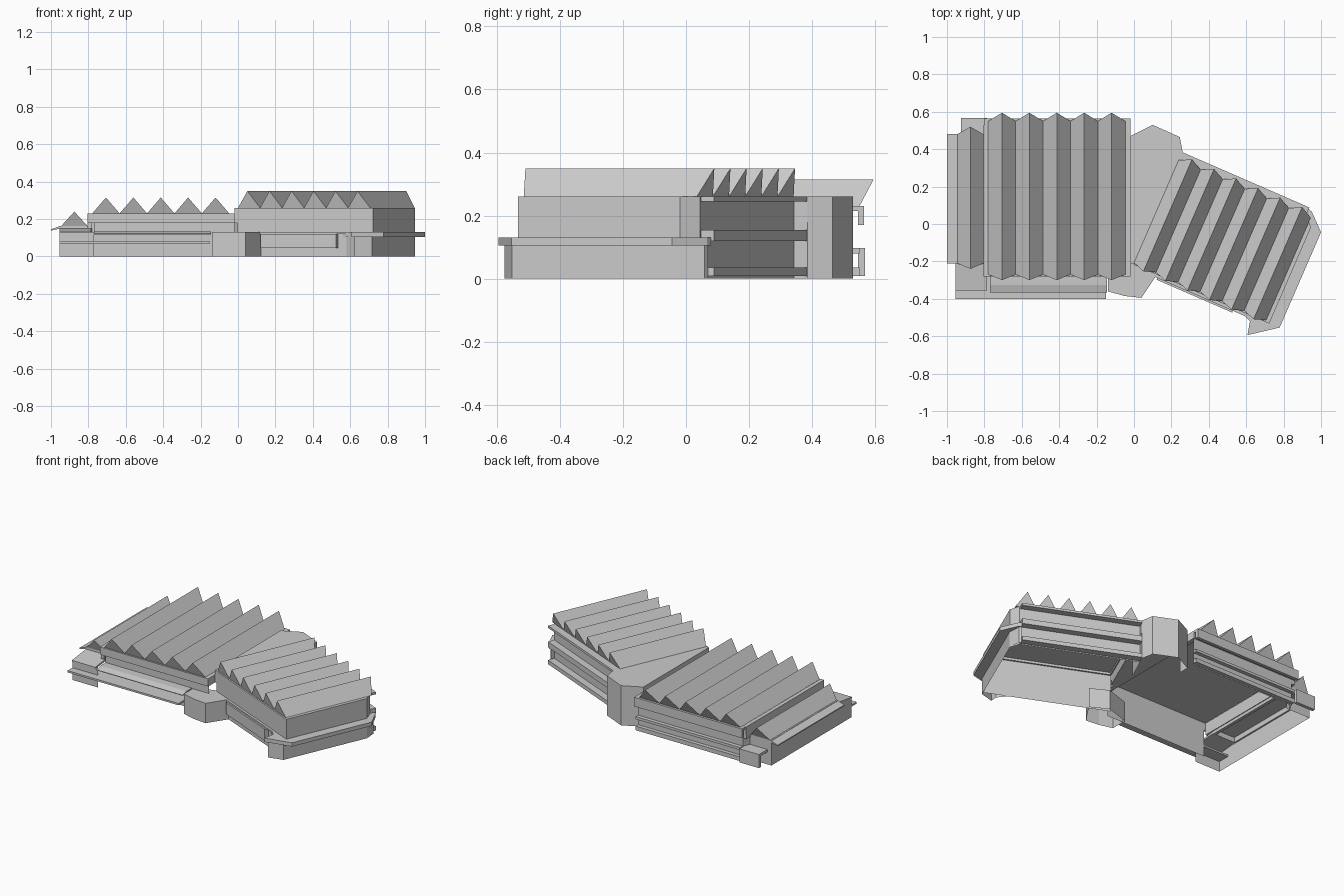
import bpy, math
from mathutils import Matrix

if "Cube" in bpy.data.objects:
    bpy.data.objects.remove(bpy.data.objects["Cube"])

ROT = Matrix.Rotation(math.radians(-23.5), 4, 'Z')   # east wing direction
FLAT = Matrix.Identity(4)


def mesh(name, verts, faces, frame=FLAT):
    me = bpy.data.meshes.new(name)
    me.from_pydata(verts, [], faces)
    me.update()
    ob = bpy.data.objects.new(name, me)
    bpy.context.collection.objects.link(ob)
    ob.matrix_world = frame
    return ob


def rect(x0, x1, y0, y1):
    return [(x0, y0), (x1, y0), (x1, y1), (x0, y1)]


def prism(name, pts, z0, z1, frame=FLAT, top=True, bottom=True, closed=True):
    """Extrude a counter-clockwise outline (or open polyline) upward."""
    n = len(pts)
    v = [(x, y, z0) for x, y in pts] + [(x, y, z1) for x, y in pts]
    f = [(i, (i + 1) % n, n + (i + 1) % n, n + i) for i in range(n if closed else n - 1)]
    if top:
        f.append(tuple(range(n, 2 * n)))
    if bottom:
        f.append(tuple(reversed(range(n))))
    return mesh(name, v, f, frame)


def box(name, x0, x1, y0, y1, z0, z1, frame=FLAT):
    return prism(name, rect(x0, x1, y0, y1), z0, z1, frame)


def ring(name, outer, inner, z0, z1, frame=FLAT):
    """Flat frame with a hole, outer and inner have equal point counts."""
    n = len(outer)
    v = [(x, y, z) for z in (z0, z1) for loop in (outer, inner) for x, y in loop]
    f = []
    for i in range(n):
        j = (i + 1) % n
        f += [(i, j, 2*n + j, 2*n + i), (n + j, n + i, 3*n + i, 3*n + j),
              (2*n + i, 2*n + j, 3*n + j, 3*n + i), (j, i, n + i, n + j)]
    return mesh(name, v, f, frame)


def profile_x(name, yz, x0, x1):
    """Extrude a closed y-z profile along x."""
    n = len(yz)
    v = [(x, y, z) for x in (x0, x1) for y, z in yz]
    f = [(i, (i + 1) % n, n + (i + 1) % n, n + i) for i in range(n)]
    f += [tuple(reversed(range(n))), tuple(range(n, 2 * n))]
    return mesh(name, v, f)


def ridge(name, cx, half, base, apex, z0, z1, frame=FLAT):
    """Gabled skylight with a flat underside, apex overhanging both ends."""
    v = [(cx - half, base[0], z0), (cx + half, base[0], z0), (cx, apex[0], z1),
         (cx - half, base[1], z0), (cx + half, base[1], z0), (cx, apex[1], z1)]
    return mesh(name, v, [(0, 1, 2), (4, 3, 5), (1, 4, 5, 2), (3, 0, 2, 5), (0, 3, 4, 1)], frame)


# West wing: walls, roof rim and five skylights
prism("west_front_wall", [(-.77, -.27), (-.02, -.27)], 0, .18, top=False, bottom=False, closed=False)
prism("west_rear_wall", [(-.02, .525), (-.78, .525), (-.80, .48)], 0, .215,
      top=False, bottom=False, closed=False)
ring("west_roof_rim", rect(-.805, -.02, -.28, .53), rect(-.78, -.05, -.27, .52), .18, .23)
for i in range(5):
    ridge("west_skylight", -.706 + i * .1465, .0733, (-.27, .55), (-.30, .595), .23, .315)
box("west_step_wall", -.805, -.78, -.27, .525, .15, .18)

# West wing rear: eave with hanging lip, and ledges
profile_x("west_rear_eave", [(.525, .215), (.545, .215), (.545, .17), (.565, .17),
                             (.565, .23), (.525, .23)], -.80, -.02)
box("west_rear_ledge", -.78, -.02, .525, .55, .08, .097)
box("west_rear_foot", -.78, -.02, .525, .55, .008, .035)

# West end annex: walls, sloped front deck, roof with eave and skylight
prism("annex_walls", [(-.77, -.35), (-.955, -.35), (-.955, .48), (-.78, .48)][::-1],
      0, .13, top=False, bottom=False, closed=False)
profile_x("annex_front_deck", [(-.355, .12), (-.20, .135), (-.20, .15), (-.355, .13)], -.955, -.785)
ring("annex_roof_rim", rect(-.955, -.785, -.21, .48), rect(-.945, -.805, -.20, .47), .13, .163)
mesh("annex_eave", [(-1, -.21, .145), (-1, .48, .145), (-.95, .48, .163), (-.95, -.21, .163),
                    (-1, -.21, .138), (-1, .48, .138), (-.95, .48, .15), (-.95, -.21, .15)],
     [(0, 3, 2, 1), (4, 5, 6, 7), (0, 1, 5, 4), (0, 4, 7, 3), (1, 2, 6, 5)])
ridge("annex_skylight", -.875, .07, (-.21, .48), (-.24, .52), .163, .24)

# Bracket at the rear corner of the annex
profile_x("rear_corner_bracket", [(.48, .08), (.545, .08), (.545, .008), (.567, .008),
                                  (.567, .097), (.48, .097)], -.925, -.785)

# Ledges along the front of the west wing
profile_x("front_ledge", [(-.27, .125), (-.325, .125), (-.365, .118), (-.365, .122),
                          (-.325, .133), (-.27, .133)], -.77, -.145)
box("front_canopy_plate", -.955, -.15, -.40, -.27, .068, .08)

# Central block and low front vestibule
prism("central_block_rear", [(.17, .19), (.26, .385), (.245, .465), (.10, .53), (-.02, .47), (-.02, .40)],
      0, .26, top=False, bottom=False, closed=False)
prism("central_roof", [(-.02, -.21), (.0, -.21), (.26, .385), (.245, .465), (.10, .53), (-.02, .47)],
      .18, .26)
prism("vestibule", [(-.14, -.25), (-.14, -.36), (-.05, -.385), (.04, -.395), (.13, -.26), (.02, -.20)],
      0, .13, top=True, bottom=False)

# East wing: walls, roof rim and six skylights, all in the rotated frame
outline = [(.084, -.20), (.875, -.20), (.875, .36), (.83, .41), (.084, .41)]
prism("east_wing_walls", outline, 0, .26, ROT, top=False, bottom=False, closed=False)
ring("east_roof_rim", outline, [(.09, -.19), (.853, -.19), (.853, .35), (.82, .40), (.09, .40)],
     .245, .26, ROT)
for i in range(6):
    ridge("east_skylight", .147 + i * .1284, .0642, (-.19, .408), (-.212, .441), .26, .35, ROT)

# East wing rear ledges and front panel
for z0, z1 in ((.008, .035), (.12, .155), (.245, .26)):
    box("east_rear_ledge", .085, .825, .41, .455, z0, z1, ROT)
box("east_front_panel", .23, .67, -.225, -.20, .045, .12, ROT)
box("east_front_ledge", .10, .78, -.215, -.20, .12, .13, ROT)

# East end: projecting band with a lower base under it
prism("east_end_band", [(.70, -.20), (.776, -.23), (.793, -.303), (.935, -.197), (.935, .358),
                        (.845, .44), (.825, .445), (.825, .41), (.83, .41), (.875, .36),
                        (.875, -.20)], .105, .13, ROT)
prism("east_end_base", [(.72, -.20), (.785, -.235), (.80, -.28), (.876, -.22), (.876, .36),
                        (.84, .43), (.825, .435), (.825, .41)], 0, .105, ROT,
      top=False, bottom=False, closed=False)
